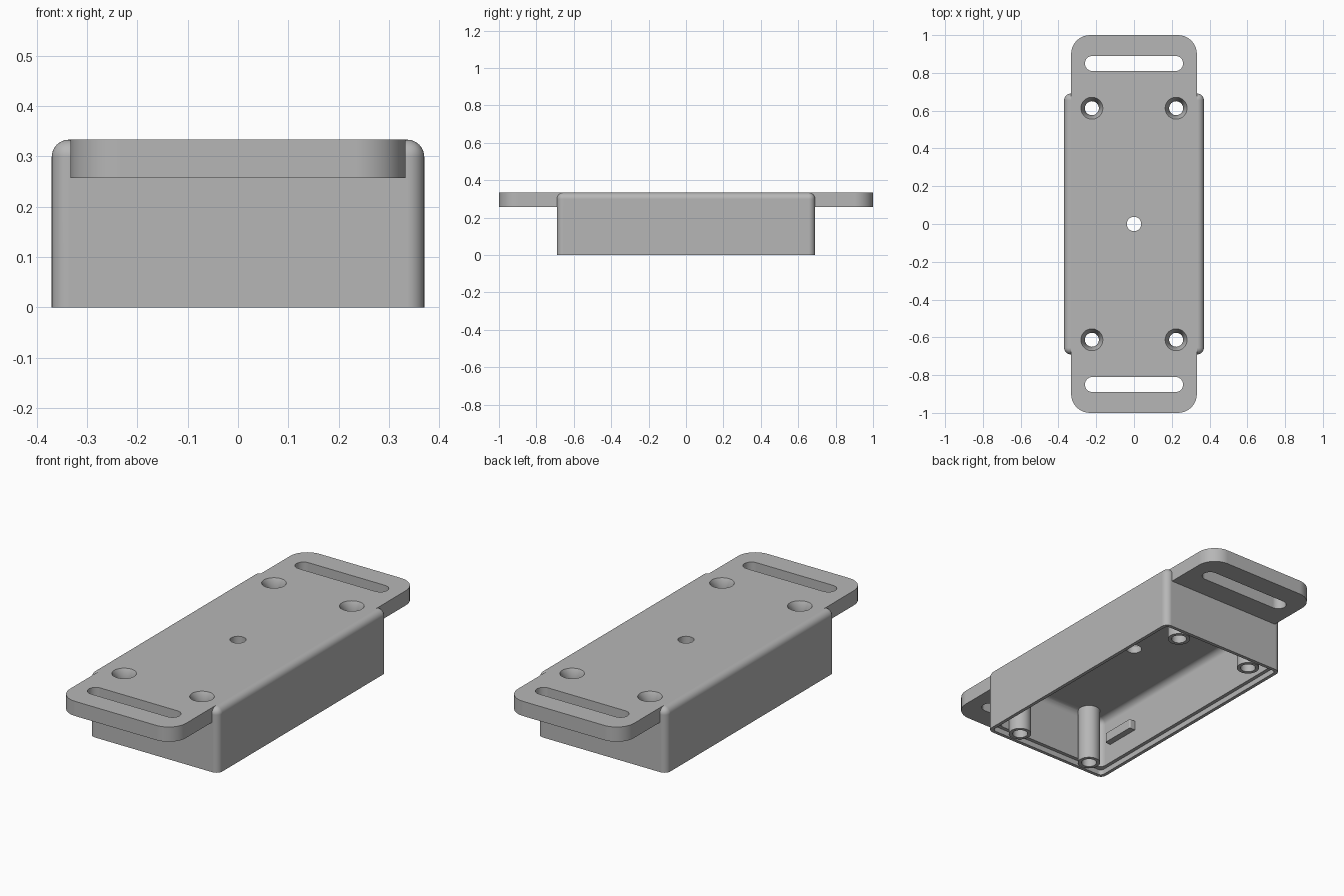
import bpy, bmesh
from mathutils import Matrix

default = bpy.data.objects.get("Cube")
if default:
    bpy.data.objects.remove(default)

grey = bpy.data.materials.new("light grey plastic")
grey.use_nodes = True
colour = (0.47, 0.47, 0.47, 1)
grey.diffuse_color = colour
grey.node_tree.nodes["Principled BSDF"].inputs["Base Color"].default_value = colour


def finish(name, bm):
    mesh = bpy.data.meshes.new(name)
    bm.to_mesh(mesh)
    bm.free()
    mesh.materials.append(grey)
    ob = bpy.data.objects.new(name, mesh)
    bpy.context.collection.objects.link(ob)
    return ob


def block(name, x, y, z, r, round_top=False):
    """Box spanning the x, y, z ranges, with rounded upright and optional top edges."""
    bm = bmesh.new()
    bmesh.ops.create_cube(bm, size=1)
    for v in bm.verts:
        v.co = [(a[0] + a[1]) / 2 + c * (a[1] - a[0]) for a, c in zip((x, y, z), v.co)]
    top = max(v.co.z for v in bm.verts)
    edges = []
    for e in bm.edges:
        a, b = (v.co.z for v in e.verts)
        if abs(a - b) > 1e-4 or (round_top and min(a, b) > top - 1e-4):
            edges.append(e)
    bmesh.ops.bevel(bm, geom=edges, offset=r, segments=8, profile=0.5,
                    affect='EDGES', clamp_overlap=True)
    bmesh.ops.remove_doubles(bm, verts=bm.verts, dist=1e-5)
    return finish(name, bm)


def cone(name, x, y, z0, z1, r0, r1):
    bm = bmesh.new()
    bmesh.ops.create_cone(bm, cap_ends=True, segments=40, radius1=r0, radius2=r1,
                          depth=z1 - z0, matrix=Matrix.Translation((x, y, (z0 + z1) / 2)))
    return finish(name, bm)


def combine(target, tool, operation):
    mod = target.modifiers.new(tool.name, 'BOOLEAN')
    mod.operation, mod.solver, mod.object = operation, 'EXACT', tool
    bpy.context.view_layer.objects.active = target
    bpy.ops.object.modifier_apply(modifier=mod.name)
    bpy.data.objects.remove(tool)


W, L, H = 0.37, 0.69, 0.333
WALL, RIM = 0.037, 0.018

# Outer shell with a mounting tab at each end
case = block("enclosure", (-W, W), (-L, L), (0, H), 0.034, True)
for s in (-1, 1):
    # The inner end of each tab is buried in the shell, so its corners vanish
    tab = block("tab", (-0.333, 0.333), sorted((s * 0.5, s)), (0.257, H), 0.1)
    combine(case, tab, 'UNION')

# Hollow inside, open below, with a stepped lip for the cover
cx, cy = W - WALL, L - WALL
combine(case, block("cavity", (-cx, cx), (-cy, cy), (-0.1, H - WALL), 0.034, True), 'DIFFERENCE')
rx, ry = W - RIM, L - RIM
combine(case, block("lip_step", (-rx, rx), (-ry, ry), (-0.1, 0.028), 0.02), 'DIFFERENCE')

# Screw posts and inner wall lugs
corners = [(x, y) for x in (-0.223, 0.223) for y in (-0.613, 0.613)]
for x, y in corners:
    combine(case, cone("post", x, y, 0, 0.31, 0.055, 0.055), 'UNION')
for s in (-1, 1):
    lug = block("lug", sorted((s * 0.3, s * 0.345)), sorted((s * 0.39, s * 0.58)),
                (0.13, 0.18), 0.008)
    combine(case, lug, 'UNION')

# Countersunk screw holes, centre hole and strap slots
for x, y in corners:
    combine(case, cone("screw_hole", x, y, -0.1, 0.4, 0.037, 0.037), 'DIFFERENCE')
    combine(case, cone("countersink", x, y, H - 0.042, H + 0.042, 0.037, 0.079), 'DIFFERENCE')
combine(case, cone("centre_hole", 0, 0, 0.2, 0.4, 0.038, 0.038), 'DIFFERENCE')
for s in (-1, 1):
    slot = block("slot", (-0.26, 0.26), sorted((s * 0.81, s * 0.89)), (0.2, 0.4), 0.04)
    combine(case, slot, 'DIFFERENCE')

# Smooth rounded edges, keep flat faces flat
bpy.ops.object.select_all(action='DESELECT')
case.select_set(True)
bpy.context.view_layer.objects.active = case
bpy.ops.object.shade_smooth_by_angle(angle=0.5)
normals = case.modifiers.new("flat_faces", 'WEIGHTED_NORMAL')
normals.keep_sharp = True
